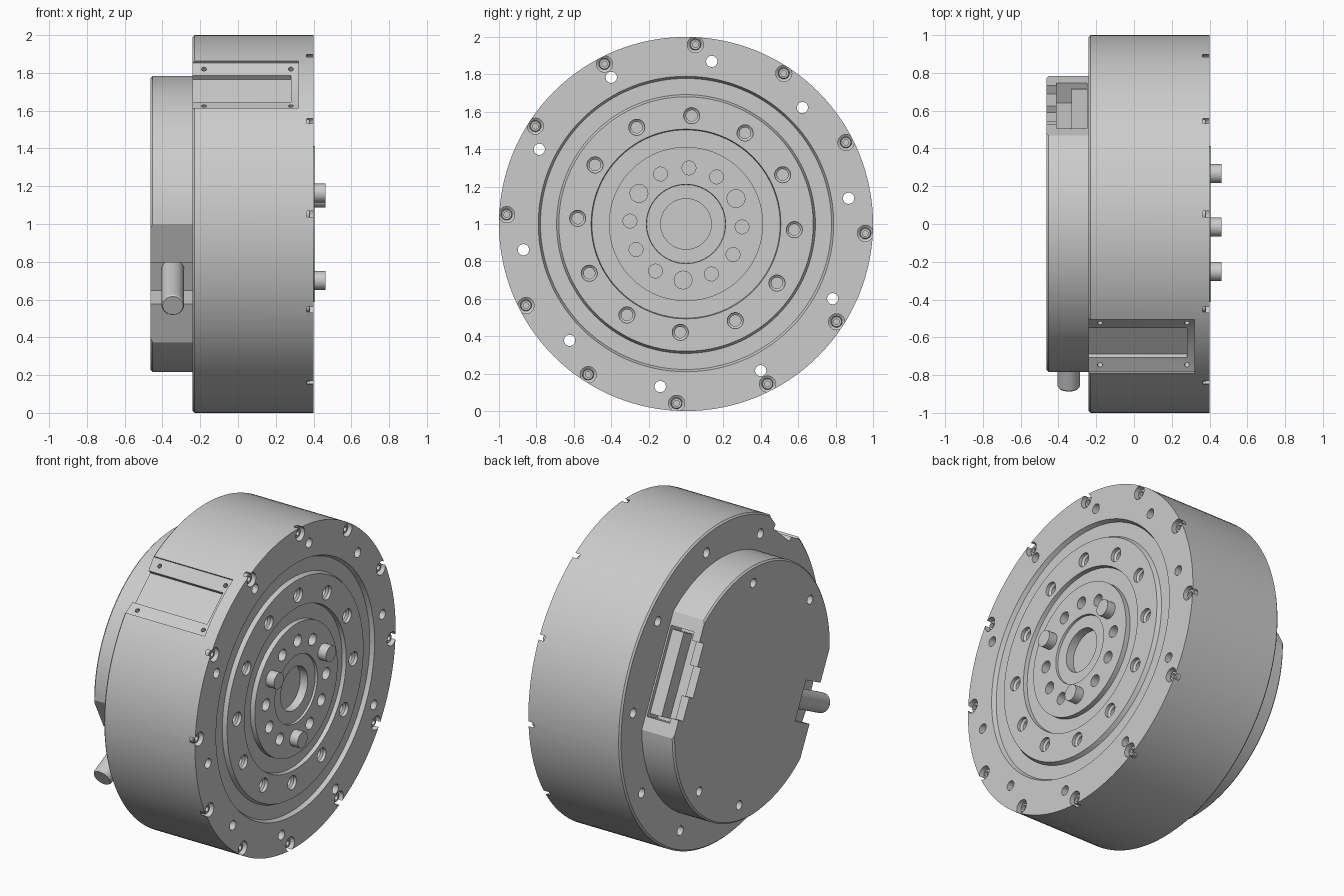
import bpy
import bmesh
from math import radians, tau
from mathutils import Matrix, Vector

cube = bpy.data.objects.get("Cube")
if cube:
    bpy.data.objects.remove(cube, do_unlink=True)

grey = bpy.data.materials.new("light_grey_metal")
grey.use_nodes = True
grey.diffuse_color = (0.6, 0.6, 0.6, 1)
grey.node_tree.nodes["Principled BSDF"].inputs["Base Color"].default_value = (0.6, 0.6, 0.6, 1)

CENTRE = Vector((0, 0, 1))


def frame(angle):
    """Local axes: x along the shaft, y tangential, z radial at the given angle."""
    turn = Matrix.Rotation(radians(angle - 90), 4, 'X')
    return Matrix.Translation(CENTRE) @ turn


def on_face(radius, angle):
    return frame(angle) @ Matrix.Translation((0, 0, radius))


def radial(angle, x=0, t=0):
    """Frame whose local x axis points outwards along the radius."""
    return frame(angle) @ Matrix.Translation((x, t, 0)) @ Matrix.Rotation(radians(-90), 4, 'Y')


def ring(radius, start, count):
    return [on_face(radius, start + k * 360 / count) for k in range(count)]


def make_object(name, bm):
    bmesh.ops.recalc_face_normals(bm, faces=bm.faces)
    mesh = bpy.data.meshes.new(name)
    bm.to_mesh(mesh)
    bm.free()
    mesh.materials.append(grey)
    obj = bpy.data.objects.new(name, mesh)
    bpy.context.collection.objects.link(obj)
    return obj


def lathe(name, profile, frames, segments=24):
    """Spin an (x, radius) profile about local x, once for every frame."""
    bm = bmesh.new()
    for matrix in frames:
        rings = []
        for x, r in profile:
            count = segments if r > 0 else 1
            rings.append([bm.verts.new(matrix @ (Matrix.Rotation(tau * k / segments, 4, 'X') @ Vector((x, 0, r))))
                          for k in range(count)])
        for a, b in zip(rings, rings[1:]):
            for k in range(segments):
                n = (k + 1) % segments
                corners = [a[k % len(a)], a[n % len(a)], b[n % len(b)], b[k % len(b)]]
                bm.faces.new(list(dict.fromkeys(corners)))
    return make_object(name, bm)


def rod(name, x0, x1, r, frames, segments=24):
    return lathe(name, [(x0, 0), (x0, r), (x1, r), (x1, 0)], frames, segments)


def prism(name, outline, x0, x1, angle):
    """Extrude a (tangent, radius) outline along x."""
    bm = bmesh.new()
    m = frame(angle)
    ends = [[bm.verts.new(m @ Vector((x, t, r))) for t, r in outline] for x in (x0, x1)]
    bm.faces.new(ends[0])
    bm.faces.new(ends[1])
    for k in range(len(outline)):
        n = (k + 1) % len(outline)
        bm.faces.new((ends[0][k], ends[0][n], ends[1][n], ends[1][k]))
    return make_object(name, bm)


def box(name, x0, x1, t0, t1, r0, r1, angle):
    return prism(name, [(t0, r0), (t1, r0), (t1, r1), (t0, r1)], x0, x1, angle)


def activate(obj):
    bpy.ops.object.select_all(action='DESELECT')
    obj.select_set(True)
    bpy.context.view_layer.objects.active = obj


def cut(obj, *cutters):
    activate(obj)
    for cutter in cutters:
        mod = obj.modifiers.new("cut", 'BOOLEAN')
        mod.operation = 'DIFFERENCE'
        mod.solver = 'EXACT'
        mod.object = cutter
        bpy.ops.object.modifier_apply(modifier=mod.name)
        bpy.data.objects.remove(cutter, do_unlink=True)


# Main drum with grooved front face and raised hub
hub_axis = [frame(90)]
drum = lathe("drum_housing", [
    (-.24, 0), (-.24, .99), (-.23, 1), (.4, 1), (.4, .79), (.375, .778), (.375, .692), (.4, .68),
    (.4, .507), (.375, .503), (.375, .412), (.406, .412), (.406, .212), (.392, .21),
    (.392, .135), (.34, .135), (.34, 0)], hub_axis, 128)

# Bolt circles: stepped holes, dowel holes and hub holes
BOLT_START = 87
cut(drum,
    lathe("rim_bolt_cutter", [(.5, 0), (.5, .043), (.365, .043), (.355, .03), (.34, .03), (.34, 0)],
          ring(.96, BOLT_START, 12)),
    rod("dowel_cutter", -.3, .5, .03, ring(.88, 81, 10)),
    lathe("flange_bolt_cutter", [(.5, 0), (.5, .043), (.38, .043), (.37, .03), (.32, .03), (.32, 0)],
          ring(.58, BOLT_START, 12)),
    rod("hub_hole_cutter", .34, .5, .037, ring(.3, BOLT_START, 12)))

# Cable saddle cut into the drum wall
SADDLE = 131.3
cut(drum,
    prism("saddle_cutter", [(-.188, 1.1), (-.188, .97), (-.105, .953), (.105, .953), (.188, .97), (.188, 1.1)],
          -.3, .32, SADDLE),
    box("pocket_cutter", -.3, .28, -.105, .105, .925, 1.05, SADDLE),
    rod("saddle_hole_cutter", .92, 1.05, .013,
        [radial(SADDLE, x, t) for x in (-.18, .28) for t in (-.148, .148)], 16))

# Recessed rim screws with sockets
rod_frames = ring(.96, BOLT_START, 12)
screws = lathe("rim_screws", [(.33, 0), (.33, .03), (.378, .03), (.382, .026), (.382, .015), (.365, .015), (.365, 0)],
               rod_frames, 18)

# Drive pins standing out of the hub
pins = rod("hub_pins", .35, .462, .05, ring(.3, 27, 3), 32)

# Rear cover with two opposite flats
cover = lathe("rear_cover", [(-.235, 0), (-.235, .783), (-.452, .783), (-.462, .773), (-.462, 0)], hub_axis, 128)
CABLE, PLUG = 206.6, 26.6
cut(cover,
    box("cable_flat_cutter", -.6, 0, -.7, .7, .70, 1, CABLE),
    box("plug_flat_cutter", -.6, 0, -.7, .7, .70, 1, PLUG),
    box("cable_notch_cutter", -.6, -.24, -.122, .122, .54, 1, CABLE),
    box("plug_slot_cutter", -.41, -.25, -.27, .27, .58, 1, PLUG),
    box("plug_mouth_cutter", -.6, -.40, -.22, .24, .65, 1, PLUG),
    box("plug_key_cutter", -.6, -.40, -.08, .1, .61, 1, PLUG),
    rod("cover_hole_cutter", -.6, -.42, .028, [on_face(.68, a) for a in (91, 148, 281, 321)]))

# Plug body inside the slot, and the cable leaving the notch
plug = box("plug_body", -.33, -.245, -.25, .25, .57, .675, PLUG)
cable = lathe("cable", [(.45, 0), (.45, .06), (.955, .06), (.965, .054), (.965, 0)],
              [radial(CABLE, -.345)], 40)

for part in (drum, screws, pins, cover, plug, cable):
    activate(part)
    bpy.ops.object.shade_smooth_by_angle(angle=radians(25))
bpy.ops.object.select_all(action='DESELECT')
